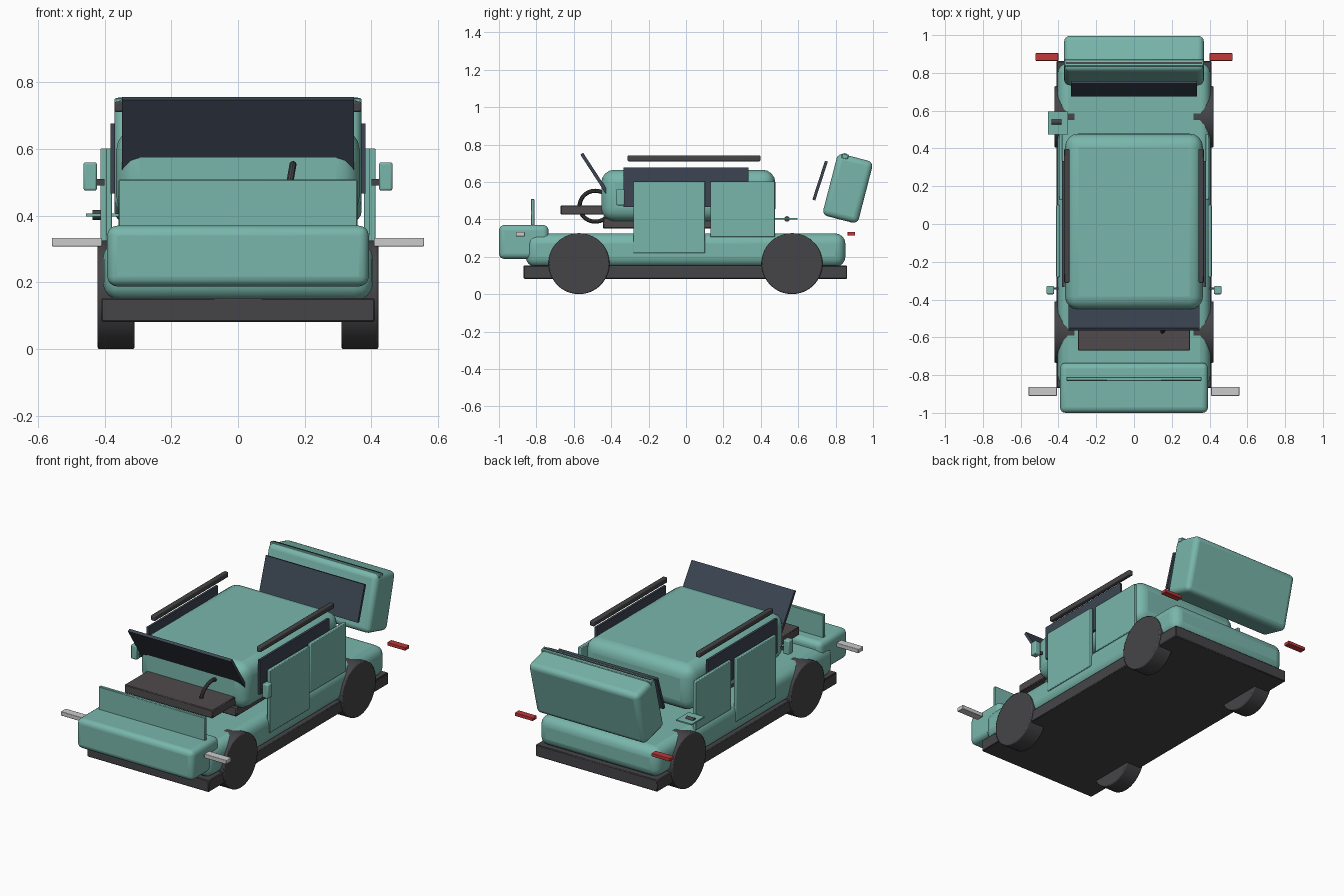
import bpy, math

if "Cube" in bpy.data.objects:
    bpy.data.objects.remove(bpy.data.objects["Cube"])

def mat(name, r, g, b):
    m = bpy.data.materials.new(name)
    m.diffuse_color = (r, g, b, 1)
    m.use_nodes = True
    m.node_tree.nodes["Principled BSDF"].inputs["Base Color"].default_value = m.diffuse_color
    return m

TEAL = mat("teal_paint", 0.19, 0.47, 0.41)
DARK = mat("dark_trim", 0.06, 0.06, 0.065)
GLASS = mat("tinted_glass", 0.045, 0.06, 0.085)
BROWN = mat("interior", 0.08, 0.07, 0.075)
RED = mat("red_lamp", 0.55, 0.04, 0.04)
WHITE = mat("white_lamp", 0.85, 0.85, 0.85)

def finish(ob, name, m, bevel=0.0, seg=3):
    ob.name = name
    ob.data.materials.append(m)
    if bevel:
        b = ob.modifiers.new("bevel", 'BEVEL')
        b.width, b.segments = bevel, seg
    bpy.ops.object.shade_smooth_by_angle(angle=math.radians(35))
    return ob

def box(name, x, y, z, m, bevel=0.0, seg=3, tilt=0):
    """Box from (min, max) ranges, optionally tilted about x at its centre."""
    r = (x, y, z)
    bpy.ops.mesh.primitive_cube_add(size=1, location=[sum(a) / 2 for a in r])
    ob = bpy.context.object
    ob.scale = [a[1] - a[0] for a in r]
    bpy.ops.object.transform_apply(location=False, rotation=False, scale=True)
    ob.rotation_euler.x = math.radians(tilt)
    return finish(ob, name, m, bevel, seg)

def pair(name, x, y, z, m, bevel=0.0, seg=2):
    box(name + "_right", x, y, z, m, bevel, seg)
    box(name + "_left", (-x[1], -x[0]), y, z, m, bevel, seg)

def rod(name, r, depth, loc, m, bevel=0.0, verts=48):
    """Cylinder along x."""
    bpy.ops.mesh.primitive_cylinder_add(radius=r, depth=depth, location=loc, vertices=verts,
                                        rotation=(0, math.pi / 2, 0))
    return finish(bpy.context.object, name, m, bevel, 2)

# floor pan and lower body
box("floor_skirt", (-0.41, 0.41), (-0.868, 0.862), (0.082, 0.153), DARK, 0.004, 1)
box("lower_body", (-0.405, 0.405), (-0.857, 0.852), (0.145, 0.325), TEAL, 0.055, 4)

# cabin shell
box("cabin", (-0.365, 0.365), (-0.453, 0.478), (0.39, 0.665), TEAL, 0.07, 4)

# seats and dashboard
box("seat_base", (-0.30, 0.30), (-0.445, 0.20), (0.35, 0.41), BROWN, 0.006, 1)
box("dashboard", (-0.297, 0.297), (-0.67, -0.44), (0.425, 0.475), BROWN, 0.004, 1)

# steering wheel
bpy.ops.mesh.primitive_torus_add(major_radius=0.084, minor_radius=0.011, major_segments=40,
                                 minor_segments=10, location=(0.15, -0.485, 0.47),
                                 rotation=(0, math.radians(100), 0))
finish(bpy.context.object, "steering_wheel", DARK)

# nose and bonnet panel
box("nose", (-0.392, 0.392), (-1.0, -0.735), (0.188, 0.37), TEAL, 0.03, 4)
box("bonnet_panel", (-0.358, 0.358), (-0.83, -0.81), (0.36, 0.508), TEAL, 0.003, 1)

# windscreen, rear glass and tailgate
box("windscreen", (-0.347, 0.347), (-0.495, -0.477), (0.51, 0.772), GLASS, tilt=33)
box("rear_glass", (-0.333, 0.333), (0.709, 0.725), (0.498, 0.716), GLASS, tilt=-18)
box("tailgate", (-0.37, 0.37), (0.767, 0.963), (0.394, 0.736), TEAL, 0.03, 4, tilt=-14.5)
box("tailgate_strip", (-0.37, 0.37), (0.832, 0.868), (0.722, 0.75), TEAL, 0.004, 1, tilt=-14.5)
box("tailgate_seam", (-0.36, 0.36), (0.844, 0.854), (0.725, 0.753), DARK, tilt=-14.5)

# doors, side windows, roof rails, mirrors
pair("front_door", (0.392, 0.412), (-0.282, 0.102), (0.22, 0.602), TEAL, 0.004)
pair("rear_door", (0.378, 0.398), (0.13, 0.475), (0.305, 0.602), TEAL, 0.004)
pair("side_window", (0.368, 0.382), (-0.333, 0.333), (0.466, 0.676), GLASS)
pair("roof_rail", (0.342, 0.370), (-0.312, 0.398), (0.71, 0.742), DARK, 0.006)
pair("mirror", (0.423, 0.463), (-0.372, -0.328), (0.475, 0.56), TEAL, 0.006)
pair("mirror_arm", (0.40, 0.43), (-0.347, -0.337), (0.49, 0.51), DARK)

# lamps
pair("headlamp", (0.408, 0.558), (-0.91, -0.862), (0.308, 0.333), WHITE, 0.003)
pair("tail_lamp", (0.40, 0.522), (0.864, 0.904), (0.313, 0.333), RED, 0.003)

# fuel flap and cap
box("fuel_flap", (-0.455, -0.35), (0.474, 0.595), (0.398, 0.406), TEAL)
rod("fuel_cap", 0.015, 0.052, (-0.41, 0.54, 0.402), DARK, verts=20)

# wheels
for s, side in ((1, "right"), (-1, "left")):
    for y, end in ((-0.572, "front"), (0.567, "rear")):
        rod(f"{end}_{side}_wheel", 0.163, 0.111, (s * 0.3655, y, 0.163), DARK, 0.006, 64)
